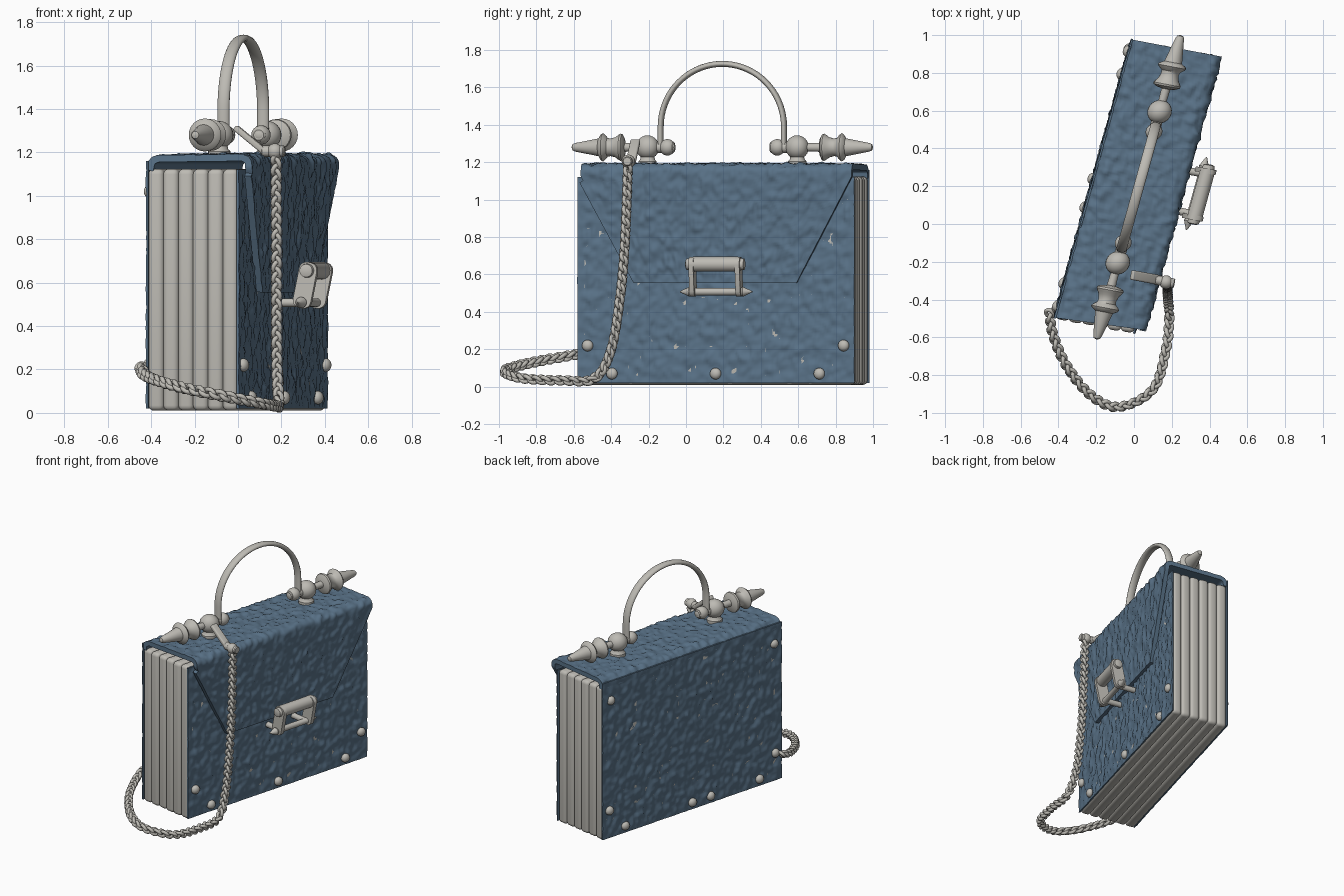
import bpy, bmesh, math, random
from mathutils import Vector, Matrix, noise

if "Cube" in bpy.data.objects:
    bpy.data.objects.remove(bpy.data.objects["Cube"])

random.seed(4)

def material(name, col):
    m = bpy.data.materials.new(name)
    m.diffuse_color = (*col, 1)
    m.use_nodes = True
    m.node_tree.nodes["Principled BSDF"].inputs["Base Color"].default_value = m.diffuse_color
    return m

BLUE = material("blue leather", (0.10, 0.168, 0.245))
GREY = material("warm grey metal and paper", (0.51, 0.495, 0.455))

# Bag frame: local x = depth (front +), y = length, z = up; slightly sheared and turned
BAG = Matrix(((0.982, 0.267, 0, -0.005), (-0.187, 0.964, 0, 0.20), (0, 0, 1, 0), (0, 0, 0, 1)))
D, L = 0.214, 0.768

def finish(name, bm, mat, frame=BAG, angle=40):
    bmesh.ops.remove_doubles(bm, verts=bm.verts, dist=1e-5)
    bmesh.ops.recalc_face_normals(bm, faces=bm.faces)
    bm.transform(frame)
    me = bpy.data.meshes.new(name)
    bm.to_mesh(me)
    bm.free()
    me.materials.append(mat)
    for p in me.polygons:
        p.use_smooth = True
    me.set_sharp_from_angle(angle=math.radians(angle))
    ob = bpy.data.objects.new(name, me)
    bpy.context.collection.objects.link(ob)
    return ob

def leather(name, f, nu, nv, thick, amp=0.011):
    """Bumpy sheet from f(u, v), given an inner side and a rim."""
    bm = bmesh.new()
    g = [[bm.verts.new(f(i / nu, j / nv)) for j in range(nv + 1)] for i in range(nu + 1)]
    for i in range(nu):
        for j in range(nv):
            bm.faces.new((g[i][j], g[i+1][j], g[i+1][j+1], g[i][j+1]))
    bm.normal_update()
    base = [[(v.co.copy(), v.normal.copy()) for v in row] for row in g]
    h = [[bm.verts.new(c - n * thick) for c, n in row] for row in base]
    for i in range(nu + 1):
        for j in range(nv + 1):
            c, n = base[i][j]
            k = noise.noise(Vector((c.x * 22, c.y * 24, c.z * 16)))
            k += 0.8 * noise.noise(Vector((c.x * 42, c.y * 42, c.z * 30 + 9)))
            edge = min(1, 0.25 + min(i, nu - i, j, nv - j) / 4)
            g[i][j].co = c + n * amp * edge * max(k, -0.65)
    for i in range(nu):
        for j in range(nv):
            bm.faces.new((h[i][j+1], h[i+1][j+1], h[i+1][j], h[i][j]))
        for j in (0, nv):
            bm.faces.new((g[i][j], g[i+1][j], h[i+1][j], h[i][j]))
    for j in range(nv):
        for i in (0, nu):
            bm.faces.new((g[i][j], g[i][j+1], h[i][j+1], h[i][j]))
    return finish(name, bm, BLUE, angle=60)

def lathe(name, prof, origin, axis, seg=24, frame=BAG):
    """Profile of (distance along axis, radius)."""
    bm = bmesh.new()
    rot = Vector((0, 0, 1)).rotation_difference(Vector(axis).normalized())
    rings = []
    for d, r in prof:
        rings.append([bm.verts.new(rot @ Vector((r * math.cos(a), r * math.sin(a), d)) + Vector(origin))
                      for a in (2 * math.pi * k / seg for k in range(seg))])
    for a, b in zip(rings, rings[1:]):
        for k in range(seg):
            bm.faces.new((a[k], a[(k+1) % seg], b[(k+1) % seg], b[k]))
    bm.faces.new(rings[0][::-1])
    bm.faces.new(rings[-1])
    return finish(name, bm, GREY, frame)

def rod(name, a, b, r, frame=BAG):
    v = Vector(b) - Vector(a)
    return lathe(name, [(0, r * .8), (r * .2, r), (v.length - r * .2, r), (v.length, r * .8)], a, v, 16, frame)

def ball(name, c, r, squash=1.0, frame=BAG):
    bm = bmesh.new()
    bmesh.ops.create_uvsphere(bm, u_segments=20, v_segments=12, radius=r,
                              matrix=Matrix.Translation(c) @ Matrix.Diagonal((squash, 1, 1, 1)))
    return finish(name, bm, GREY, frame)

def block(name, c, size, bevel, frame=BAG, only_y=False):
    bm = bmesh.new()
    bmesh.ops.create_cube(bm, size=1, matrix=Matrix.Translation(c) @ Matrix.Diagonal((*size, 1)))
    edges = [e for e in bm.edges if not only_y or abs((e.verts[0].co - e.verts[1].co).normalized().y) > .9]
    bmesh.ops.bevel(bm, geom=edges, offset=bevel, segments=4, profile=0.5, affect='EDGES')
    return finish(name, bm, GREY, frame)

# Pleated page block, filling the space between the thin covers
N = 6
W = 2 * (D - 0.005) / N
for i in range(N):
    e = random.uniform(-0.005, 0.005)
    block(f"page_pleat_{i+1}", (-D + 0.005 + W * (i + .5), e, 0.567), (W * 1.06, 2 * L - 0.004, 1.114), W * 0.36)

# Front and back covers
leather("front_cover", lambda u, v: (D + .004, -L + 2 * L * u, 0.02 + 1.10 * v), 115, 84, 0.010)
leather("back_cover", lambda u, v: (-D - .004, L - 2 * L * u, 0.02 + 1.14 * v), 115, 84, 0.010)

# Lid and tapered flap in one sheet, running up the front and over to the back
PATH = [(0.243, 0.555), (0.272, 1.125), (0.270, 1.160), (0.257, 1.180), (0.23, 1.192),
        (-0.165, 1.187), (-0.19, 1.178), (-0.208, 1.16), (-0.216, 1.12)]
SEGL = [math.dist(a, b) for a, b in zip(PATH, PATH[1:])]

def lid(u, v):
    d = v * sum(SEGL)
    for (a, b), s in zip(zip(PATH, PATH[1:]), SEGL):
        if d <= s + 1e-6:
            break
        d -= s
    x, z = (a[k] + (b[k] - a[k]) * d / s for k in (0, 1))
    half = L - 0.004
    if v < 0.55:
        half = 0.452 + (half - 0.452) * min(1, (z - 0.555) / 0.57)
    y = half * (2 * u - 1)
    # near end is cut slightly back toward the front corner
    if u < 0.5 and z > 1.1:
        y += 0.022 * (1 - 2 * u) * (x + D) / (2 * D)
    return (x, y, z)

leather("lid_and_flap", lid, 115, 92, 0.032)

# Round studs on both covers
STUDS = [(-.71, .22), (.71, .22), (-.575, .07), (0, .07), (.575, .07)]
for i, (s, z) in enumerate(STUDS):
    ball(f"front_stud_{i+1}", (D + 0.010, s, z), 0.031, 0.8)
for i, (s, z) in enumerate(STUDS + [(-.157, .07), (-.70, 1.02), (.70, 1.02)]):
    ball(f"back_stud_{i+1}", (-D - 0.006, s, z), 0.031, 0.8)

# Handle fittings, mirrored along the length
T, ZH = 0.03, 1.28
FINIAL = [(0, .02), (.125, .024), (.13, .05), (.14, .07), (.15, .073), (.162, .066), (.178, .054), (.205, .047),
          (.222, .05), (.235, .066), (.247, .076), (.257, .07), (.27, .048), (.30, .042), (.40, .023), (.415, .017), (.42, .004)]
for side, n in ((-1, "near"), (1, "far")):
    c = (T, side * 0.415, ZH)
    lathe(f"{n}_finial", FINIAL, c, (0, side, 0))
    ball(f"{n}_handle_ball", c, 0.064)
    lathe(f"{n}_handle_post", [(0, .05), (.025, .05), (.035, .04), (.07, .035)], (T, side * .415, 1.18), (0, 0, 1))
    rod(f"{n}_handle_axle", (T, side * 0.40, ZH), (T, side * 0.265, ZH), 0.03)
    ball(f"{n}_handle_joint", (T, side * 0.305, ZH), 0.044)

# Arched handle with an oval section
path = [(-0.342, 1.28), (-0.342, 1.34)]
path += [(-0.342 * math.cos(a), 1.39 + 0.336 * math.sin(a)) for a in (math.pi * k / 36 for k in range(37))]
path += [(0.342, 1.34), (0.342, 1.28)]
bm = bmesh.new()
rings = []
for i, (y, z) in enumerate(path):
    p, q = path[max(i - 1, 0)], path[min(i + 1, len(path) - 1)]
    t = (Vector(q) - Vector(p)).normalized()
    rings.append([bm.verts.new((T + 0.028 * math.sin(f), y + t.y * 0.016 * math.cos(f), z - t.x * 0.016 * math.cos(f)))
                  for f in (2 * math.pi * k / 14 for k in range(14))])
for a, b in zip(rings, rings[1:]):
    for k in range(14):
        bm.faces.new((a[k], a[(k+1) % 14], b[(k+1) % 14], b[k]))
bm.faces.new(rings[0])
bm.faces.new(rings[-1])
finish("handle", bm, GREY, angle=60)

# Clasp: barrel, pointed bar, side links and posts to the cover
S0 = 0.025
lathe("clasp_barrel", [(-.165, .015), (-.16, .03), (-.13, .034), (-.125, .04), (.125, .04), (.13, .034), (.16, .03), (.165, .015)],
      (0.36, S0, 0.655), (0, 1, 0))
lathe("clasp_bar", [(-.20, .003), (-.15, .026), (-.13, .02), (.13, .02), (.15, .026), (.20, .003)],
      (0.335, S0, 0.508), (0, 1, 0), 16)
for side, n in ((-1, "near"), (1, "far")):
    y = S0 + side * 0.128
    tilt = BAG @ Matrix.Translation((0.350, y, 0.588)) @ Matrix.Rotation(0.2, 4, 'Y')
    block(f"{n}_clasp_link", (0, 0, 0), (0.085, 0.026, 0.215), 0.036, tilt, True)
    rod(f"{n}_clasp_post", (D - .01, S0 + side * .11, 0.508), (0.34, S0 + side * .11, 0.508), 0.02)

# Strap clip (world frame): sloping flat bar, pin and eye
I = Matrix.Identity(4)
slope = Matrix.Translation((0.06, -0.283, 1.255)) @ Matrix.Rotation(-0.18, 4, 'Z') @ Matrix.Rotation(0.68, 4, 'Y')
block("strap_clip_bar", (0, 0, 0), (0.19, 0.052, 0.028), 0.009, slope)
rod("strap_clip_pin", (0.11, -0.295, 1.205), (0.215, -0.315, 1.205), 0.026, I)
ball("strap_clip_eye", (0.17, -0.308, 1.205), 0.036, 1, I)

# Chain strap: flattened links along a smooth path (world frame)
P = [Vector(p) for p in ((.175, -.31, 1.20), (.178, -.325, .8), (.178, -.35, .5), (.18, -.40, .2), (.187, -.49, .045),
     (.17, -.66, .034), (.10, -.875, .045), (-.08, -.968, .08), (-.23, -.905, .11), (-.36, -.745, .145),
     (-.43, -.58, .175), (-.447, -.47, .21))]
Q = [2 * P[0] - P[1]] + P + [2 * P[-1] - P[-2]]
curve = []
for i in range(1, len(Q) - 2):
    a, b, c, d = Q[i-1:i+3]
    for k in range(40):
        t = k / 40
        curve.append(0.5 * (2*b + (c - a)*t + (2*a - 5*b + 4*c - d)*t*t + (3*b - a - 3*c + d)*t**3))
bm = bmesh.new()
dist, count, PITCH = 0.0, 0, 0.025
for a, b in zip(curve, curve[1:]):
    dist += (b - a).length
    if dist < PITCH:
        continue
    dist -= PITCH
    z = (b - a).normalized()
    x = z.cross(Vector((0.3, 0.2, 1) if abs(z.z) < .7 else (0, 1, 0))).normalized()
    y = z.cross(x)
    rot = Matrix((x, y, z)).transposed()
    twist = Matrix.Rotation(math.radians(45 if count % 2 else -45), 3, 'Z') @ Matrix.Rotation(0.4, 3, 'X')
    ring = []
    for m in range(14):
        A = 2 * math.pi * m / 14
        o = Vector((math.cos(A), 0, math.sin(A)))
        row = []
        for k in range(7):
            B = 2 * math.pi * k / 7
            v = Vector((o.x * 0.020, 0, o.z * 0.024)) + 0.0115 * (o * math.cos(B) + Vector((0, math.sin(B), 0)))
            row.append(bm.verts.new(b + rot @ (twist @ v)))
        ring.append(row)
    for m in range(14):
        for k in range(7):
            r, s = ring[m], ring[(m + 1) % 14]
            bm.faces.new((r[k], s[k], s[(k+1) % 7], r[(k+1) % 7]))
    count += 1
finish("chain_strap", bm, GREY, I, 70)
